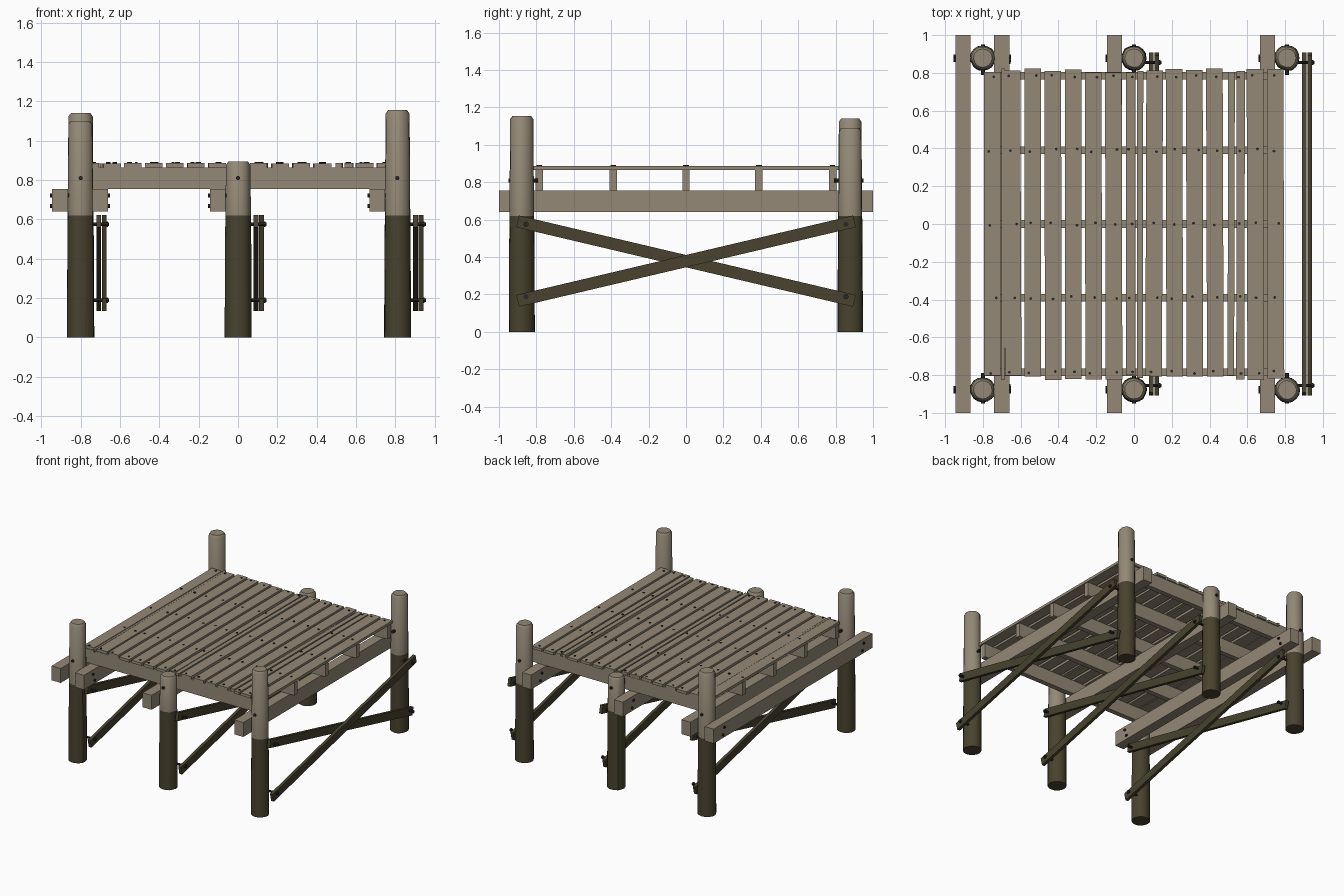
import bpy, bmesh, math, random
from mathutils import Matrix, Vector

if "Cube" in bpy.data.objects:
    bpy.data.objects.remove(bpy.data.objects["Cube"])

random.seed(4)

def mat(name, rgb):
    m = bpy.data.materials.new(name)
    m.diffuse_color = (*rgb, 1)
    m.use_nodes = True
    m.node_tree.nodes["Principled BSDF"].inputs["Base Color"].default_value = m.diffuse_color
    return m

WOOD = mat("weathered wood", (0.295, 0.25, 0.18))
WET = mat("wet dark wood", (0.065, 0.055, 0.027))
IRON = mat("dark iron", (0.024, 0.022, 0.018))

def finish(bm, name, mats, smooth=False):
    me = bpy.data.meshes.new(name)
    bmesh.ops.recalc_face_normals(bm, faces=bm.faces)
    bm.to_mesh(me)
    bm.free()
    for m in mats:
        me.materials.append(m)
    ob = bpy.data.objects.new(name, me)
    bpy.context.collection.objects.link(ob)
    if smooth:
        bpy.ops.object.select_all(action='DESELECT')
        ob.select_set(True)
        bpy.context.view_layer.objects.active = ob
        bpy.ops.object.shade_smooth_by_angle(angle=math.radians(35))
    return ob

def box(name, x, y, z, material, rot=None):
    """Box from (min, max) ranges, optionally turned about its centre."""
    c = Vector([(a + b) / 2 for a, b in (x, y, z)])
    s = [b - a for a, b in (x, y, z)]
    bm = bmesh.new()
    M = Matrix.Translation(c) @ (rot or Matrix()) @ Matrix.Diagonal((*s, 1))
    bmesh.ops.create_cube(bm, size=1, matrix=M)
    return finish(bm, name, [material])

def rod(bm, c, axis, r, length, n=8):
    q = Vector(axis).to_track_quat('Z', 'Y').to_matrix().to_4x4()
    bmesh.ops.create_cone(bm, cap_ends=True, segments=n, radius1=r, radius2=r,
                          depth=length, matrix=Matrix.Translation(c) @ q)

def pile(name, x, y, top):
    """Slightly tapered round post, dark below the tide line, chamfered top."""
    n = 16
    bm = bmesh.new()
    wob = [random.uniform(0.965, 1.03) for _ in range(n)]
    prof = [(0, 0.068), (0.31, 0.067), (0.62, 0.0645), (top - 0.018, 0.061), (top, 0.049)]
    rings = []
    for z, r in prof:
        rings.append([bm.verts.new((x + r * w * math.cos(2 * math.pi * i / n),
                                    y + r * w * math.sin(2 * math.pi * i / n), z))
                      for i, w in enumerate(wob)])
    for a, b in zip(rings, rings[1:]):
        for i in range(n):
            j = (i + 1) % n
            bm.faces.new((a[i], a[j], b[j], b[i]))
    bm.faces.new(rings[0])
    bm.faces.new(rings[-1])
    for f in bm.faces:
        f.material_index = 1 if f.calc_center_median().z < 0.62 else 0
    finish(bm, name, [WOOD, WET], True)

# piles: x, front height, back height
ROWS = [("left", -0.80, 1.10, 1.14), ("middle", 0.0, 0.895, 0.89), ("right", 0.81, 1.155, 1.09)]
PY = 0.878
bolts = bmesh.new()
for side, px, hf, hb in ROWS:
    pile(side + "_front_pile", px, -PY, hf)
    pile(side + "_back_pile", px, PY, hb)

    # cross beam bolted to the inner-left face of the row (doubled on the left row)
    faces = [(-0.74, -0.66), (-0.945, -0.865)] if side == "left" else [(px - 0.142, px - 0.063)]
    for k, bx in enumerate(faces):
        box(f"{side}_cap_beam_{k}", bx, (-1, 1), (0.64, 0.755), WOOD)

    # crossed braces on the right of the row
    ang = math.atan(0.236)
    for k, (x0, s) in enumerate(((0.080, -1), (0.108, 1))):
        box(f"{side}_brace_{k}", (px + x0, px + x0 + 0.024), (-0.925, 0.925), (0.346, 0.410),
            WET, Matrix.Rotation(s * ang, 4, 'X'))

    for sy in (-1, 1):
        y = sy * PY
        # beam bolts
        x0 = faces[-1][0] - 0.01
        x1 = -0.65 if side == "left" else px
        for z, dy in ((0.668, 0.01), (0.722, -0.01)):
            rod(bolts, ((x0 + x1) / 2, y + dy, z), (1, 0, 0), 0.010, x1 - x0)
        # joist bolts through the piles
        rod(bolts, (px, sy * 0.87, 0.81), (0, 1, 0), 0.011, 0.16)
        # brace bolts with washers
        for z in (0.575, 0.188):
            rod(bolts, (px + 0.09, sy * 0.855, z), (1, 0, 0), 0.009, 0.11)
            rod(bolts, (px + 0.135, sy * 0.855, z), (1, 0, 0), 0.014, 0.008)
finish(bolts, "bolts", [IRON])

# joists along x
JOISTS = (-0.785, -0.39, 0, 0.39, 0.785)
for k, y in enumerate(JOISTS):
    box(f"joist_{k}", (-0.785, 0.785), (y - 0.02, y + 0.02), (0.755, 0.865), WOOD)

# deck planks, some split lengthwise
planks = []
for i in range(15):
    c = -0.75 + 0.1071 * i
    if i == 7:
        planks += [(-0.042, 0.008), (0.016, 0.048)]
    elif i == 12:
        planks += [(0.497, 0.532), (0.542, 0.586)]
    else:
        planks.append((c - 0.044, c + 0.044))
planks.append((-0.702, -0.686))  # sliver
nails = bmesh.new()
for i, (a, b) in enumerate(planks):
    e0, e1 = (0.812 + random.uniform(-0.012, 0.014) for _ in range(2))
    top = 0.886 + random.uniform(-0.003, 0.002)
    box(f"deck_plank_{i}", (a, b), (-e0, e1), (0.865, top), WOOD,
        Matrix.Rotation(random.uniform(-0.004, 0.004), 4, 'Z'))
    if b - a < 0.04:
        continue
    for y in JOISTS:
        x = (a + b) / 2 + random.uniform(-0.25, 0.25) * (b - a)
        rod(nails, (x, y + random.uniform(-0.008, 0.008), 0.885), (0, 0, 1), 0.008, 0.012, 6)
finish(nails, "nails", [IRON])
